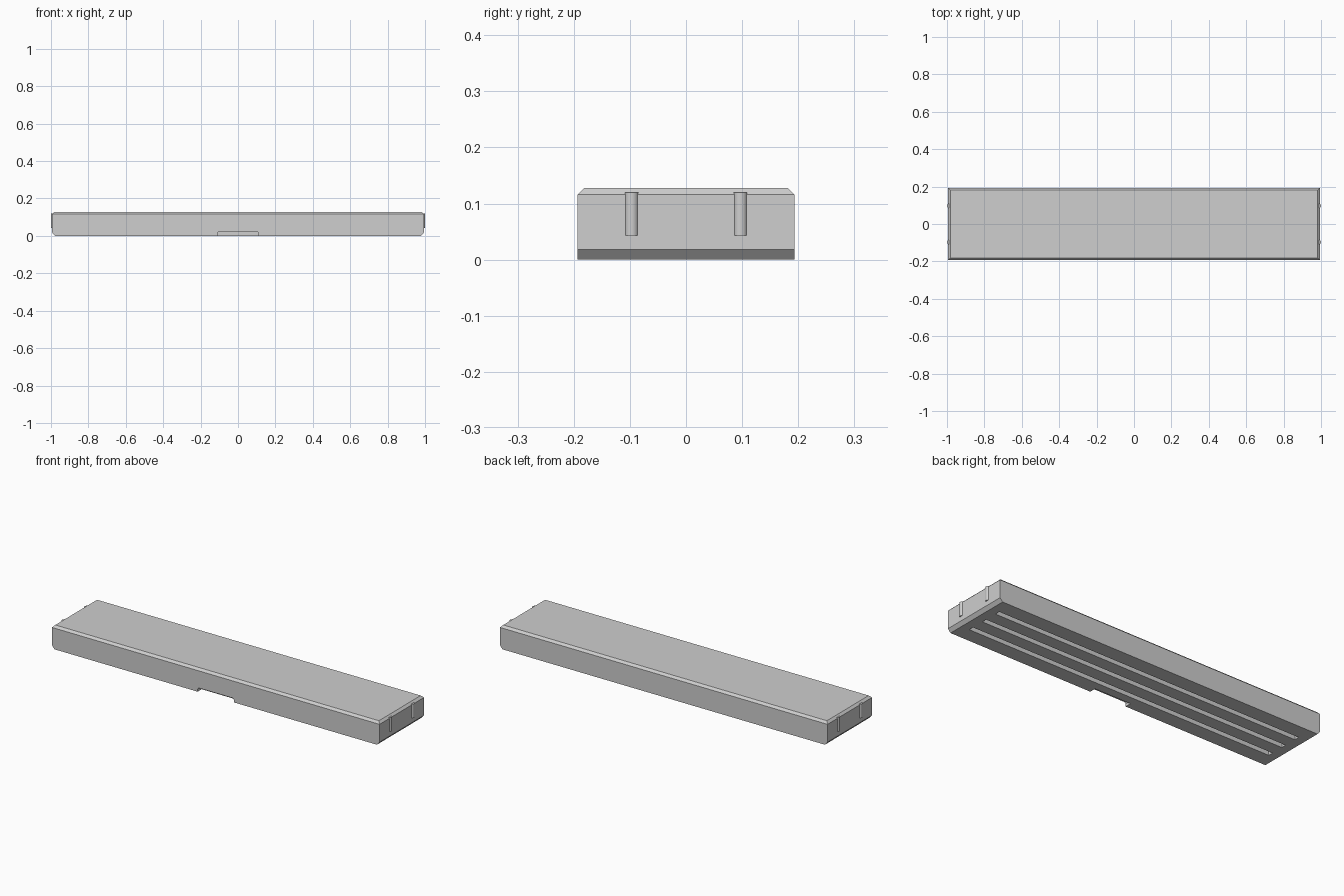
import bpy
import bmesh
from math import radians

cube = bpy.data.objects.get("Cube")
if cube:
    bpy.data.objects.remove(cube, do_unlink=True)

grey = bpy.data.materials.new("light_grey")
grey.use_nodes = True
colour = (0.62, 0.62, 0.62, 1)
grey.diffuse_color = colour
grey.node_tree.nodes["Principled BSDF"].inputs["Base Color"].default_value = colour

HALF_X, HALF_Y, HEIGHT = 0.994, 0.193, 0.128
RIB_Y = 0.097


def add_object(name, bm):
    bmesh.ops.recalc_face_normals(bm, faces=bm.faces[:])
    mesh = bpy.data.meshes.new(name)
    bm.to_mesh(mesh)
    bm.free()
    mesh.materials.append(grey)
    obj = bpy.data.objects.new(name, mesh)
    bpy.context.collection.objects.link(obj)
    return obj


def prism(name, outline, y0, y1):
    """Extrude an outline in the x-z plane from y0 to y1."""
    bm = bmesh.new()
    face = bm.faces.new([bm.verts.new((x, y0, z)) for x, z in outline])
    extruded = bmesh.ops.extrude_face_region(bm, geom=[face])["geom"]
    verts = [v for v in extruded if isinstance(v, bmesh.types.BMVert)]
    bmesh.ops.translate(bm, verts=verts, vec=(0, y1 - y0, 0))
    return add_object(name, bm)


def cut(target, cutter):
    cutter.hide_render = True
    mod = target.modifiers.new("cut", 'BOOLEAN')
    mod.operation = 'DIFFERENCE'
    mod.solver = 'EXACT'
    mod.object = cutter
    bpy.context.view_layer.objects.active = target
    bpy.ops.object.modifier_apply(modifier=mod.name)
    bpy.data.objects.remove(cutter, do_unlink=True)


# Slab: stacked rectangles give the lower end chamfers and the top chamfer
bm = bmesh.new()
rings = []
for x, y, z in [(HALF_X - 0.016, HALF_Y, 0), (HALF_X, HALF_Y, 0.018),
                (HALF_X, HALF_Y, 0.116), (HALF_X - 0.012, HALF_Y - 0.012, HEIGHT)]:
    rings.append([bm.verts.new((sx * x, sy * y, z))
                  for sx, sy in [(-1, -1), (1, -1), (1, 1), (-1, 1)]])
bm.faces.new(rings[0])
bm.faces.new(rings[-1])
for low, high in zip(rings, rings[1:]):
    for i in range(4):
        j = (i + 1) % 4
        bm.faces.new((low[i], low[j], high[j], high[i]))
slab = add_object("slab", bm)

# Three long grooves in the underside
for y in (-RIB_Y, 0, RIB_Y):
    outline = [(-0.93, -0.05), (0.93, -0.05), (0.93, 0.03), (-0.93, 0.03)]
    cut(slab, prism("groove_cutter", outline, y - 0.014, y + 0.014))

# Finger notch at the bottom of the front
outline = [(-0.11, -0.05), (0.11, -0.05), (0.11, 0.015), (0.103, 0.022),
           (-0.103, 0.022), (-0.11, 0.015)]
cut(slab, prism("notch_cutter", outline, -0.25, -HALF_Y + 0.035))

# Upright round ribs on both ends
for side, end in ((1, "left"), (-1, "right")):
    for y, place in ((-RIB_Y, "front"), (RIB_Y, "back")):
        bpy.ops.mesh.primitive_cylinder_add(
            vertices=32, radius=0.0125, depth=0.077,
            location=(side * 0.9875, y, 0.0815))
        rib = bpy.context.object
        rib.name = f"{end}_{place}_rib"
        rib.data.materials.append(grey)
        bpy.ops.object.shade_smooth_by_angle(angle=radians(30))
